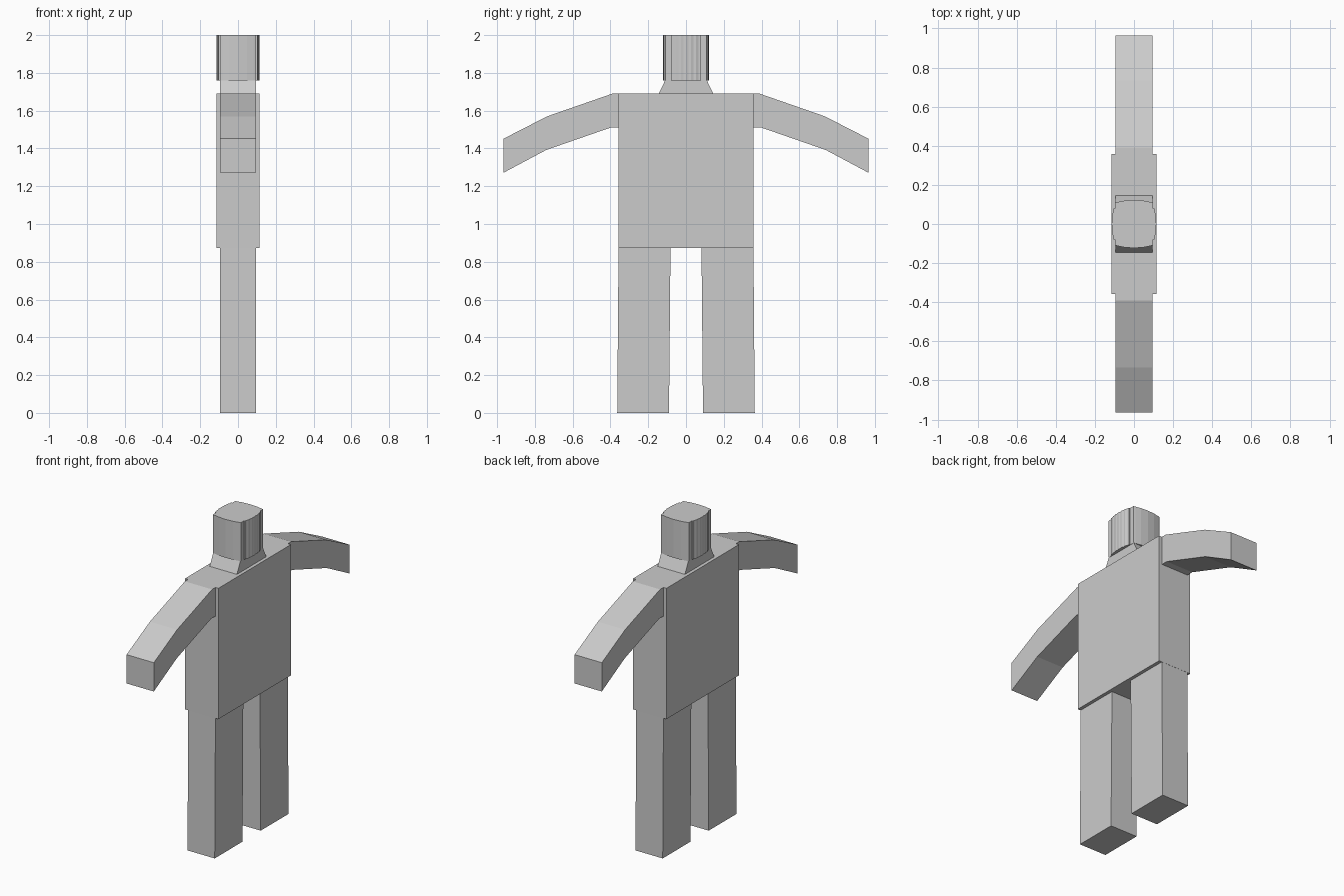
import bpy, math

if "Cube" in bpy.data.objects:
    bpy.data.objects.remove(bpy.data.objects["Cube"])

grey = bpy.data.materials.new("plain grey")
grey.diffuse_color = (0.6, 0.6, 0.6, 1)
grey.use_nodes = True
grey.node_tree.nodes["Principled BSDF"].inputs["Base Color"].default_value = grey.diffuse_color


def prism(name, outline, lo, hi, axis):
    """Extrude a 2D outline: axis 'x' takes (y, z) points, axis 'z' takes (x, y)."""
    n = len(outline)
    place = (lambda p, d: (d, p[0], p[1])) if axis == 'x' else (lambda p, d: (p[0], p[1], d))
    verts = [place(p, d) for d in (lo, hi) for p in outline]
    area = sum(outline[i - 1][0] * outline[i][1] - outline[i][0] * outline[i - 1][1] for i in range(n))
    faces = [tuple(reversed(range(n))), tuple(range(n, 2 * n))]
    faces += [(i, (i + 1) % n, (i + 1) % n + n, i + n) for i in range(n)]
    if area < 0:
        faces = [f[::-1] for f in faces]
    mesh = bpy.data.meshes.new(name)
    mesh.from_pydata(verts, [], faces)
    mesh.materials.append(grey)
    obj = bpy.data.objects.new(name, mesh)
    bpy.context.collection.objects.link(obj)
    return obj


# Broad flat torso
prism("torso", [(-0.358, 0.873), (0.358, 0.873), (0.358, 1.69), (-0.358, 1.69)], -0.115, 0.115, 'x')

# Paired limbs, mirrored across y
arm = [(0.355, 1.51), (0.40, 1.51), (0.74, 1.392), (0.965, 1.272),
       (0.965, 1.452), (0.735, 1.57), (0.39, 1.69), (0.355, 1.69)]
leg = [(0.09, 0), (0.364, 0), (0.357, 0.875), (0.082, 0.875)]
for side, s in (("right", 1), ("left", -1)):
    prism(side + "_arm", [(s * y, z) for y, z in arm], -0.094, 0.094, 'x')
    prism(side + "_leg", [(s * y, z) for y, z in leg], -0.094, 0.094, 'x')

# Tapered neck
prism("neck", [(-0.145, 1.69), (0.145, 1.69), (0.108, 1.765), (-0.108, 1.765)], -0.094, 0.094, 'x')

# Head: bowed sides, with fine vertical ribs on the two x sides
ribs = 12
side_arc = [(0.096, -0.08)]
for i in range(ribs + 1):
    y = -0.08 + 0.16 * i / ribs
    x = 0.104 + 0.011 * (1 - (y / 0.08) ** 2)
    side_arc.append((x - (0.003 if i % 2 else 0), y))
side_arc.append((0.096, 0.08))
end_arc = [(0.096 * math.cos(math.pi * i / 6), 0) for i in range(7)]
end_arc = [(x, 0.109 + 0.014 * (1 - (x / 0.096) ** 2)) for x, _ in end_arc]
half = side_arc + end_arc
outline = half + [(-x, -y) for x, y in half]
prism("head", outline, 1.76, 2.0, 'z')
